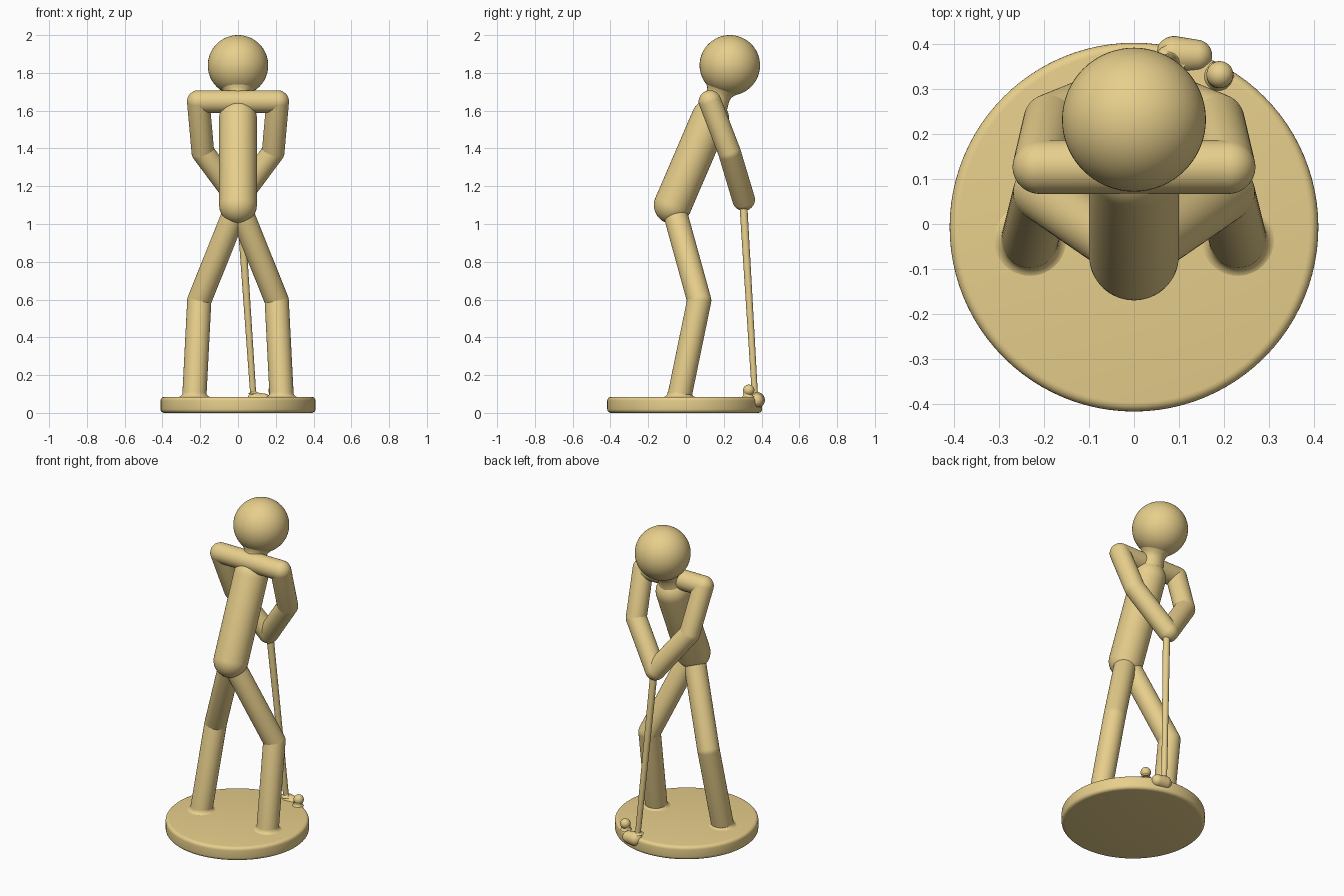
import bpy, bmesh, math
from mathutils import Vector

if "Cube" in bpy.data.objects:
    bpy.data.objects.remove(bpy.data.objects["Cube"])

mat = bpy.data.materials.new("tan")
mat.diffuse_color = (0.80, 0.62, 0.26, 1)
mat.use_nodes = True
mat.node_tree.nodes["Principled BSDF"].inputs["Base Color"].default_value = mat.diffuse_color


def revolve(bm, profile, origin, axis=(0, 0, 1), n=48):
    """Spin (radius, height) points around an axis; zero radius makes a pole."""
    o = Vector(origin)
    rot = Vector((0, 0, 1)).rotation_difference(Vector(axis).normalized())
    rings = []
    for r, h in profile:
        count = 1 if r < 1e-5 else n
        rings.append([bm.verts.new(o + rot @ Vector((
            r * math.cos(2 * math.pi * i / n), r * math.sin(2 * math.pi * i / n), h)))
            for i in range(count)])
    for a, b in zip(rings, rings[1:]):
        for i in range(n):
            j = (i + 1) % n
            if len(a) == 1:
                bm.faces.new((a[0], b[j], b[i]))
            elif len(b) == 1:
                bm.faces.new((a[i], a[j], b[0]))
            else:
                bm.faces.new((a[i], a[j], b[j], b[i]))


def capsule(bm, p, q, r0, r1=None, n=48, k=10):
    r1 = r1 or r0
    axis = Vector(q) - Vector(p)
    arc = [math.pi / 2 * i / k for i in range(k + 1)]
    prof = [(r0 * math.sin(a), -r0 * math.cos(a)) for a in arc]
    prof += [(r1 * math.cos(a), axis.length + r1 * math.sin(a)) for a in arc]
    revolve(bm, prof, p, axis, n)


def limb(bm, points, r):
    for p, q in zip(points, points[1:]):
        capsule(bm, p, q, r)


def fillet(bm, center, r, size, axis=(0, 0, 1), k=6):
    """Concave collar where a round part meets a surface."""
    prof = []
    for i in range(k + 1):
        a = math.pi / 2 * i / k
        prof.append((r + size * (1 - math.sin(a)), size * (1 - math.cos(a))))
    revolve(bm, prof, center, axis)


def finish(bm, name, angle=50):
    bmesh.ops.recalc_face_normals(bm, faces=bm.faces)
    me = bpy.data.meshes.new(name)
    bm.to_mesh(me)
    bm.free()
    ob = bpy.data.objects.new(name, me)
    bpy.context.collection.objects.link(ob)
    me.materials.append(mat)
    bpy.ops.object.select_all(action='DESELECT')
    ob.select_set(True)
    bpy.context.view_layer.objects.active = ob
    bpy.ops.object.shade_smooth_by_angle(angle=math.radians(angle))
    return ob


# Round base with softened rims
TOP, R, E = 0.085, 0.41, 0.02
arc = [math.pi / 2 * i / 5 for i in range(6)]
prof = [(0, 0)] + [(R - E + E * math.sin(a), E - E * math.cos(a)) for a in arc]
prof += [(R - E + E * math.cos(a), TOP - E + E * math.sin(a)) for a in arc] + [(0, TOP)]
bm = bmesh.new()
revolve(bm, prof, (0, -0.007, 0), n=96)
finish(bm, "base")

# Legs and arms, mirrored
for s, side in ((1, "right"), (-1, "left")):
    bm = bmesh.new()
    limb(bm, [(s * 0.03, -0.05, 1.03), (s * 0.205, 0.07, 0.595), (s * 0.232, -0.038, 0.07)], 0.064)
    fillet(bm, (s * 0.231, -0.035, TOP - 0.002), 0.062, 0.028)
    finish(bm, side + "_leg")

    bm = bmesh.new()
    limb(bm, [(s * 0.21, 0.127, 1.648), (s * 0.186, 0.23, 1.38), (0, 0.305, 1.13)], 0.06)
    finish(bm, side + "_arm")

# Leaning torso
bm = bmesh.new()
capsule(bm, (0, -0.07, 1.1), (0, 0.128, 1.56), 0.1, n=64)
finish(bm, "torso")

# Shoulder bar
bm = bmesh.new()
capsule(bm, (-0.21, 0.127, 1.648), (0.21, 0.127, 1.648), 0.06)
finish(bm, "shoulders")

# Neck, flaring towards the head
bm = bmesh.new()
revolve(bm, [(0.085, 0), (0.07, 0.05), (0.065, 0.09), (0.07, 0.115), (0.09, 0.14), (0.07, 0.2)],
        (0, 0.135, 1.59), (0, 0.10, 0.25))
finish(bm, "neck")

# Head
bm = bmesh.new()
bmesh.ops.create_uvsphere(bm, u_segments=64, v_segments=32, radius=0.16)
bmesh.ops.translate(bm, verts=bm.verts, vec=(0, 0.232, 1.84))
finish(bm, "head")

# Club shaft
bm = bmesh.new()
capsule(bm, (0.01, 0.302, 1.13), (0.082, 0.366, 0.075), 0.021, 0.016, n=24)
fillet(bm, (0.081, 0.364, 0.1), 0.014, 0.02)
finish(bm, "club_shaft")

# Club head
bm = bmesh.new()
capsule(bm, (0.09, 0.376, 0.068), (0.138, 0.374, 0.066), 0.042, 0.036, n=32)
finish(bm, "club_head")

# Ball, blended onto the base
bm = bmesh.new()
bmesh.ops.create_uvsphere(bm, u_segments=32, v_segments=16, radius=0.03)
bmesh.ops.translate(bm, verts=bm.verts, vec=(0.191, 0.332, 0.12))
revolve(bm, [(0.034, 0), (0.027, 0.008), (0.024, 0.018), (0.026, 0.026)],
        (0.188, 0.328, TOP - 0.003), n=32)
finish(bm, "ball")
